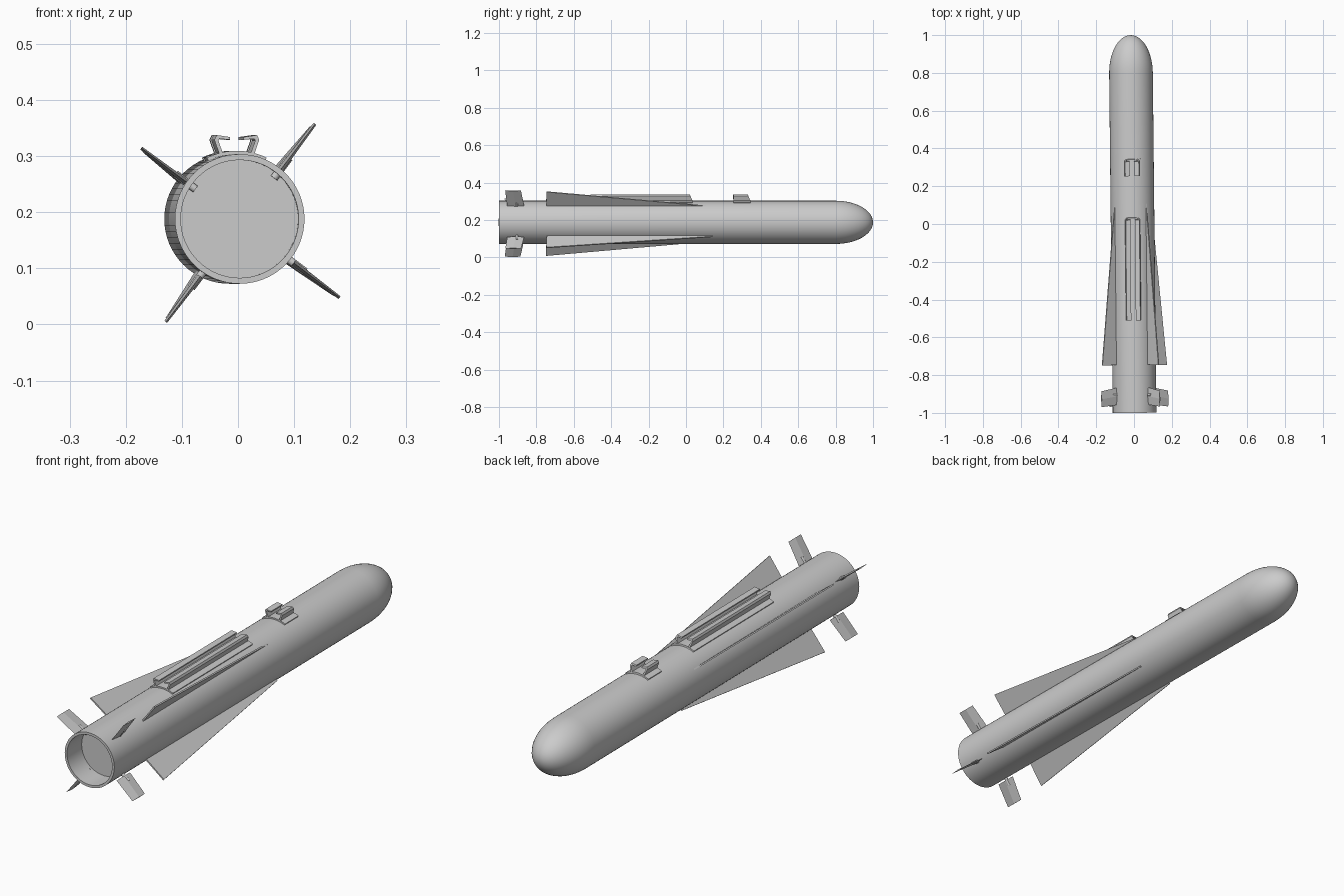
import bpy, bmesh, math
from mathutils import Matrix, Vector

if "Cube" in bpy.data.objects:
    bpy.data.objects.remove(bpy.data.objects["Cube"])

YAW = Matrix.Translation((-0.0075, 0, 0)) @ Matrix.Rotation(0.0105, 4, 'Z')
ZC, R = 0.188, 0.1155        # body axis height and radius
FIN_Z, ROLL = 0.181, 53      # fin cross centre and roll


def finish(name, bm, smooth=False):
    bmesh.ops.remove_doubles(bm, verts=bm.verts, dist=1e-5)
    bmesh.ops.recalc_face_normals(bm, faces=bm.faces)
    bm.transform(YAW)
    me = bpy.data.meshes.new(name)
    bm.to_mesh(me)
    bm.free()
    ob = bpy.data.objects.new(name, me)
    bpy.context.collection.objects.link(ob)
    if smooth:
        bpy.ops.object.select_all(action='DESELECT')
        ob.select_set(True)
        bpy.context.view_layer.objects.active = ob
        bpy.ops.object.shade_smooth_by_angle(angle=math.radians(35))
    return ob


def loft(bm, rings):
    """Closed solid through rings of equal point count."""
    loops = [[bm.verts.new(p) for p in ring] for ring in rings]
    n = len(loops[0])
    for a, b in zip(loops, loops[1:]):
        for i in range(n):
            bm.faces.new((a[i], a[(i + 1) % n], b[(i + 1) % n], b[i]))
    bm.faces.new(loops[0])
    bm.faces.new(loops[-1])


# Body: revolved profile with recessed tail and elliptical nose
profile = [(0, -0.9), (0.105, -0.9), (0.105, -1), (R, -1), (R, 0.8)]
profile += [(R * math.cos(t), 0.8 + 0.2 * math.sin(t))
            for t in (math.pi / 2 * i / 12 for i in range(1, 12))] + [(0, 1)]
bm = bmesh.new()
vs = [bm.verts.new((r, y, ZC)) for r, y in profile]
es = [bm.edges.new(e) for e in zip(vs, vs[1:])]
bmesh.ops.spin(bm, geom=vs + es, cent=(0, 0, ZC), axis=(0, 1, 0),
               angle=math.tau, steps=64)
finish("body", bm, True)

# Wings and tail fins, four of each around the axis
for k in range(4):
    turn = (Matrix.Translation((0.002, 0, FIN_Z))
            @ Matrix.Rotation(-math.radians(ROLL + 90 * k), 4, 'Y'))

    # Long delta wing
    bm = bmesh.new()
    outline = [(0.10, -0.745), (0.214, -0.748), (0.116, 0.14), (0.10, 0.14)]
    loft(bm, [[(u, y, t) for u, y in outline] for t in (-0.003, 0.003)])
    bm.transform(turn)
    finish(f"wing_{k + 1}", bm)

    # Swept tail fin with diamond section
    bm = bmesh.new()
    rings = []
    for u, y0, y1, t in ((0.119, -0.957, -0.866, 0.005),
                         (0.221, -0.968, -0.884, 0.003)):
        ym = (y0 + y1) / 2
        rings.append([(u, y0, 0), (u, ym, -t), (u, y1, 0), (u, ym, t)])
    loft(bm, rings)
    bm.transform(turn)
    finish(f"tail_fin_{k + 1}", bm)

    # Pivot pin at the fin root
    bm = bmesh.new()
    bmesh.ops.create_cone(bm, cap_ends=True, segments=16, radius1=0.007,
                          radius2=0.007, depth=0.045,
                          matrix=Matrix.Translation((0.1225, -0.905, 0))
                          @ Matrix.Rotation(math.pi / 2, 4, 'Y'))
    bm.transform(turn)
    finish(f"fin_pin_{k + 1}", bm, True)

# Hangers: a curved saddle with two inward hooks, front ends raked
hook = [(0.030, 0.300), (0.040, 0.329), (0.036, 0.3375), (0.012, 0.334),
        (0.012, 0.329), (0.031, 0.331), (0.033, 0.328), (0.023, 0.300)]
angles = [math.radians(-26 + 52 * i / 12) for i in range(13)]
saddle = [((R + 0.006) * math.sin(a), ZC + (R + 0.006) * math.cos(a)) for a in angles]
saddle += [((R - 0.004) * math.sin(a), ZC + (R - 0.004) * math.cos(a))
           for a in reversed(angles)]
for name, y0, y1 in (("rear_rail", -0.51, 0.035), ("front_hanger", 0.253, 0.345)):
    bm = bmesh.new()
    for shape in (hook, [(-x, z) for x, z in hook], saddle):
        loft(bm, [[(x, y0, z) for x, z in shape],
                  [(x, y1 - 0.45 * max(z - 0.303, 0), z) for x, z in shape]])
    finish(name, bm)
